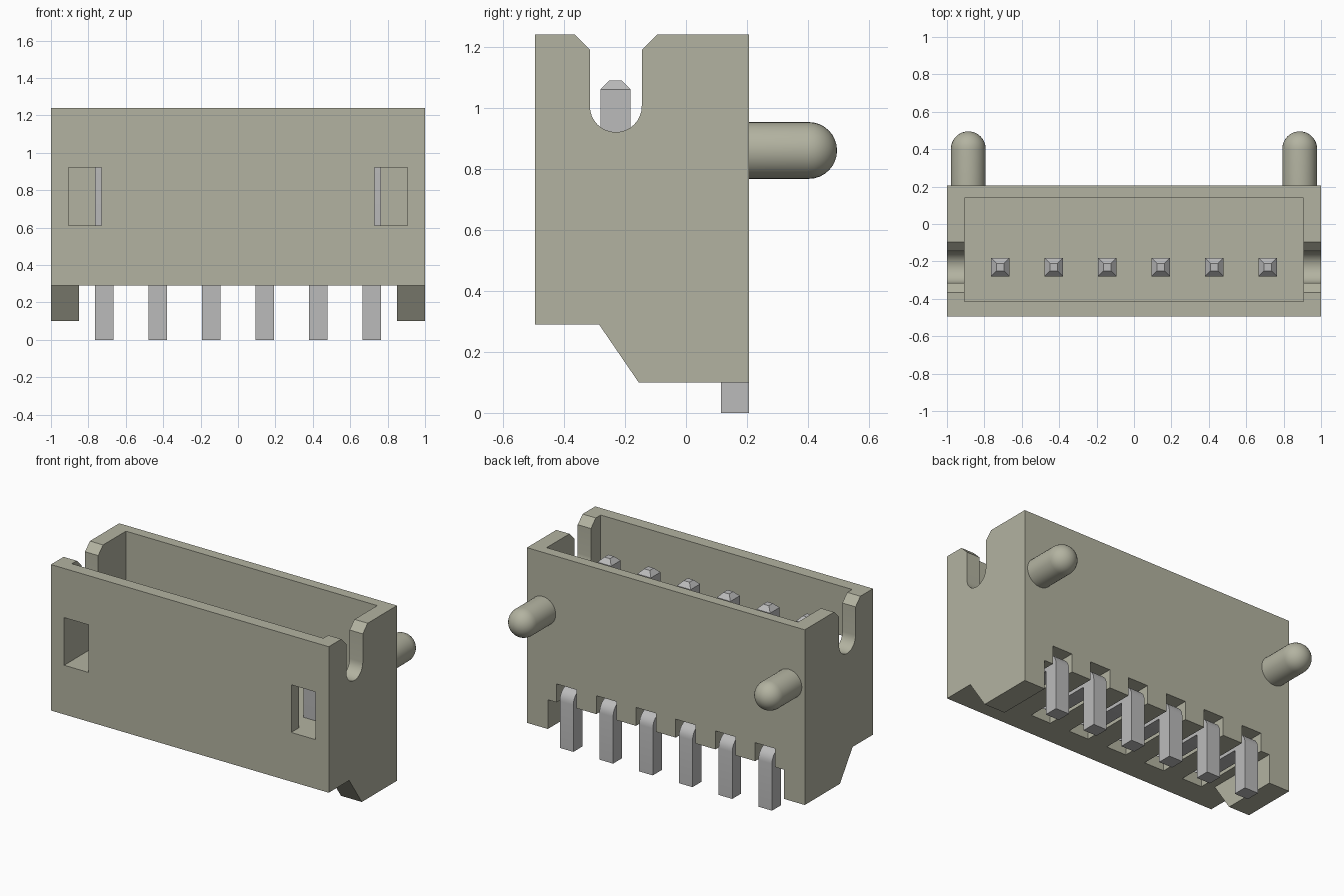
import bpy, bmesh, math
from mathutils import Matrix, Vector

cube = bpy.data.objects.get("Cube")
if cube:
    bpy.data.objects.remove(cube, do_unlink=True)


def material(name, rgb):
    m = bpy.data.materials.new(name)
    m.use_nodes = True
    m.diffuse_color = (*rgb, 1)
    m.node_tree.nodes["Principled BSDF"].inputs["Base Color"].default_value = (*rgb, 1)
    return m


BEIGE = material("beige plastic", (0.45, 0.45, 0.355))
METAL = material("grey metal", (0.50, 0.50, 0.50))


def add_object(name, bm, mat):
    bmesh.ops.recalc_face_normals(bm, faces=bm.faces)
    mesh = bpy.data.meshes.new(name)
    bm.to_mesh(mesh)
    bm.free()
    mesh.materials.append(mat)
    ob = bpy.data.objects.new(name, mesh)
    bpy.context.collection.objects.link(ob)
    return ob


def activate(ob):
    bpy.ops.object.select_all(action='DESELECT')
    ob.select_set(True)
    bpy.context.view_layer.objects.active = ob


def smooth(ob):
    activate(ob)
    bpy.ops.object.shade_smooth_by_angle(angle=math.radians(30))


def extrude_yz(points, x0, x1):
    """Closed y-z profile extruded from x0 to x1."""
    bm = bmesh.new()
    face = bm.faces.new([bm.verts.new((x0, y, z)) for y, z in points])
    new = bmesh.ops.extrude_face_region(bm, geom=[face])["geom"]
    bmesh.ops.translate(bm, vec=(x1 - x0, 0, 0),
                        verts=[v for v in new if isinstance(v, bmesh.types.BMVert)])
    return bm


def box(x0, x1, y0, y1, z0, z1):
    return extrude_yz([(y0, z0), (y1, z0), (y1, z1), (y0, z1)], x0, x1)


def arc(cy, cz, r, a0, a1, n):
    angles = [math.radians(a0 + (a1 - a0) * i / n) for i in range(n + 1)]
    return [(cy + r * math.cos(a), cz + r * math.sin(a)) for a in angles]


def cut(target, bm):
    cutter = add_object("cutter", bm, BEIGE)
    cutter.hide_render = True
    activate(target)
    mod = target.modifiers.new("cut", 'BOOLEAN')
    mod.operation = 'DIFFERENCE'
    mod.solver = 'EXACT'
    mod.object = cutter
    bpy.ops.object.modifier_apply(modifier=mod.name)
    bpy.data.objects.remove(cutter, do_unlink=True)


FRONT, BACK, TOP, UNDER = -0.495, 0.207, 1.24, 0.29
PIN_X = [(i - 2.5) * 0.286 for i in range(6)]

# Housing: side profile with feet, hollowed from above and below
housing = add_object("housing", extrude_yz(
    [(FRONT, UNDER), (-0.285, UNDER), (-0.155, 0.10), (BACK, 0.10), (BACK, TOP), (FRONT, TOP)],
    -1, 1), BEIGE)
cut(housing, box(-0.85, 0.85, -0.7, 0.5, -0.1, UNDER))
cut(housing, box(-0.905, 0.905, -0.415, 0.14, 0.61, 1.4))

# Chamfered round-bottomed slots in the end walls, and the front windows
slot = [(-0.315, 1.19), *arc(-0.23, 1.005, 0.085, 180, 360, 16), (-0.145, 1.19),
        (-0.095, TOP), (-0.095, 1.4), (-0.365, 1.4), (-0.365, TOP)]
for s in (-1, 1):
    cut(housing, extrude_yz(slot, *sorted((s * 0.9, s * 1.1))))
    cut(housing, box(*sorted((s * 0.73, s * 0.905)), -0.6, -0.41, 0.61, 0.92))

# Channels in the underside, open at the back, one per pin
for x in PIN_X:
    cut(housing, box(x - 0.072, x + 0.072, -0.33, 0.4, 0.15, 0.41))
smooth(housing)

# Bent contact pins with tapered tips
pin_profile = [(-0.28, 1.06), *arc(-0.20, 0.37, 0.08, 180, 270, 6),
               (0.115, 0.29), (0.115, 0), (BACK, 0),
               *arc(BACK - 0.08, 0.305, 0.08, 0, 90, 6),
               (-0.182, 0.385), (-0.182, 1.06)]
pin_mesh = None
for i, x in enumerate(PIN_X):
    if pin_mesh is None:
        bm = extrude_yz(pin_profile, -0.049, 0.049)
        tip = max(bm.faces, key=lambda f: f.calc_center_median().z)
        tip = bmesh.ops.extrude_discrete_faces(bm, faces=[tip])["faces"][0]
        centre = tip.calc_center_median()
        for v in tip.verts:
            v.co = centre + (v.co - centre) * 0.42 + Vector((0, 0, 0.03))
        pin = add_object("pin_1", bm, METAL)
        smooth(pin)
        pin_mesh = pin.data
    else:
        pin = bpy.data.objects.new(f"pin_{i + 1}", pin_mesh)
        bpy.context.collection.objects.link(pin)
    pin.location.x = x

# Round-ended locating pegs on the back
R = 0.093
for name, x in (("left_peg", 0.886), ("right_peg", -0.886)):
    bm = bmesh.new()
    outline = [(0, 0.18), (R, 0.18)] + [(r, y) for r, y in arc(0, 0.402, R, 0, 90, 8)]
    verts = [bm.verts.new((r, y, 0)) for r, y in outline]
    edges = [bm.edges.new(p) for p in zip(verts, verts[1:])]
    bmesh.ops.spin(bm, geom=verts + edges, cent=(0, 0, 0), axis=(0, 1, 0),
                   angle=math.tau, steps=32)
    bmesh.ops.remove_doubles(bm, verts=bm.verts, dist=1e-4)
    bmesh.ops.transform(bm, matrix=Matrix.Translation((x, 0, 0.86)), verts=bm.verts)
    smooth(add_object(name, bm, BEIGE))
